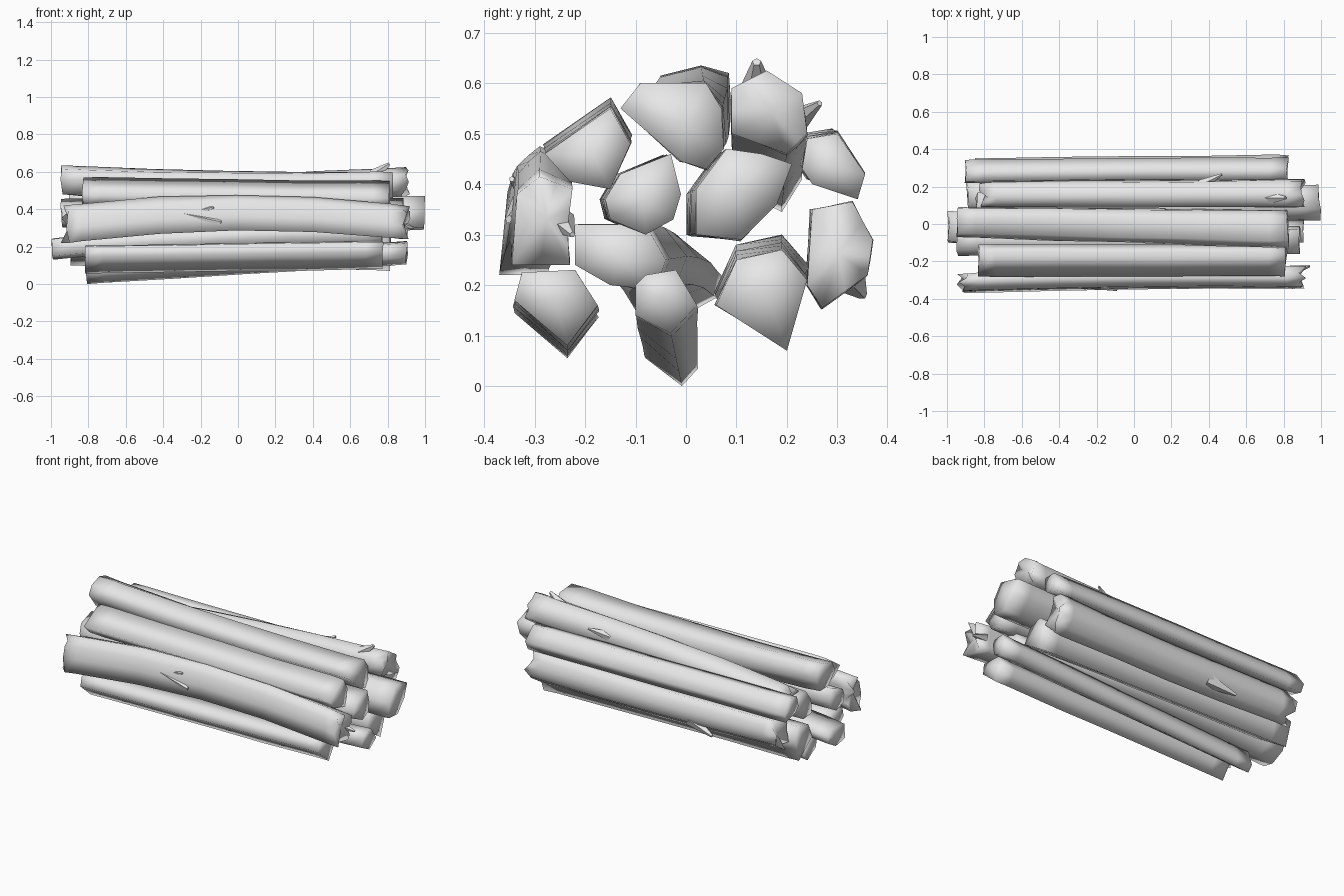
import bpy, bmesh, math, random
from mathutils import Vector

if "Cube" in bpy.data.objects:
    bpy.data.objects.remove(bpy.data.objects["Cube"])

random.seed(4)
wood = bpy.data.materials.new("pale grey wood")
wood.diffuse_color = (0.8, 0.8, 0.8, 1)
wood.use_nodes = True
wood.node_tree.nodes["Principled BSDF"].inputs["Base Color"].default_value = wood.diffuse_color


def finish(name, bm, angle=180):
    bmesh.ops.recalc_face_normals(bm, faces=bm.faces[:])
    me = bpy.data.meshes.new(name)
    bm.to_mesh(me)
    bm.free()
    me.materials.append(wood)
    ob = bpy.data.objects.new(name, me)
    bpy.context.collection.objects.link(ob)
    bpy.context.view_layer.objects.active = ob
    ob.select_set(True)
    bpy.ops.object.shade_smooth_by_angle(angle=math.radians(angle))
    ob.select_set(False)
    return ob


def split(pts):
    """Add the midpoint of every outline edge."""
    return [q for i, p in enumerate(pts)
            for q in (p, p.lerp(pts[(i + 1) % len(pts)], 0.5))]


def log(name, x0, x1, right, left=None, shift=(0, 0), scale=1.0,
        bend=(0, 0), jagged=False):
    """Loft between (y, z) outlines; the left one may be a shifted, scaled copy."""
    b = [Vector(p) for p in right]
    c = sum(b, Vector((0, 0))) / len(b)
    a = [Vector(p) for p in left] if left else \
        [c + Vector(shift) + (p - c) * scale for p in b]
    if jagged:
        a, b = split(a), split(b)
    n = len(b)
    bm = bmesh.new()
    rings = []
    for t in (0, 0.06, 0.28, 0.5, 0.72, 0.94, 1):
        end = t in (0, 1)
        pts = [p.lerp(q, t) for p, q in zip(a, b)]
        mid = sum(pts, Vector((0, 0))) / n
        off = Vector(bend) * math.sin(math.pi * t)
        ring = []
        for p in pts:
            q = mid + off + (p - mid) * (1 if end else random.uniform(0.97, 1.04))
            x = x0 + (x1 - x0) * t
            if end:
                r = random.uniform(0, 0.06 if jagged else 0.015)
                x += r if t == 0 else -r
            ring.append(bm.verts.new((x, q.x, q.y)))
        rings.append(ring)
    for r, s in zip(rings, rings[1:]):
        for i in range(n):
            j = (i + 1) % n
            bm.faces.new((r[i], r[j], s[j], s[i]))
    # end cuts: shallow fans
    for ring, d in ((rings[0], 1), (rings[-1], -1)):
        m = sum((v.co for v in ring), Vector()) / n
        m.x += d * (0.015 if jagged else 0)
        hub = bm.verts.new(m)
        for i in range(n):
            bm.faces.new((ring[i], ring[(i + 1) % n], hub))
    return finish(name, bm)


def stub(name, base, tip, radius):
    """Broken twig: a tapered five-sided spike."""
    base, tip = Vector(base), Vector(tip)
    d = tip - base
    bm = bmesh.new()
    bmesh.ops.create_cone(bm, cap_ends=True, segments=5, radius1=radius,
                          radius2=radius * 0.2, depth=d.length)
    rot = d.to_track_quat('Z', 'Y')
    for v in bm.verts:
        v.co = rot @ v.co + (base + tip) / 2
    finish(name, bm, 60)


# bottom row
log("bottom_front_log", -0.82, 0.78,
    [(-.34, .17), (-.325, .225), (-.22, .23), (-.175, .16), (-.235, .08)],
    shift=(0, -.025))
log("bottom_middle_log", -0.82, 0.91,
    [(-.1, .2), (-.08, .22), (-.02, .23), (.022, .16), (-.03, .105), (-.1, .14)],
    left=[(-.085, .1), (-.06, .125), (-.01, .13), (.024, .035), (-.008, 0), (-.08, .055)])
log("bottom_back_log", -0.90, 0.82,
    [(.06, .16), (.1, .25), (.19, .27), (.24, .21), (.2, .07)],
    shift=(0, .03))
log("low_centre_log", -1.0, 0.78,
    [(-.22, .32), (-.08, .32), (-.04, .25), (-.06, .19), (-.15, .2), (-.22, .24)],
    left=[(-.09, .24), (.02, .245), (.07, .22), (.06, .175), (-.02, .13), (-.1, .15)],
    bend=(.01, .02))

# middle row
log("front_log", -0.95, 0.93,
    [(-.345, .24), (-.335, .38), (-.29, .415), (-.225, .39), (-.235, .31), (-.23, .24)],
    left=[(-.37, .22), (-.355, .37), (-.31, .42), (-.265, .4), (-.27, .3), (-.275, .22)],
    bend=(.01, .06), jagged=True)
log("centre_front_log", -0.95, 0.89,
    [(-.16, .37), (-.13, .42), (-.03, .46), (-.01, .38), (-.025, .33), (-.08, .3), (-.15, .33)],
    shift=(-.015, 0), scale=.95)
log("centre_back_log", -0.85, 1.0,
    [(.02, .39), (.08, .47), (.15, .46), (.21, .44), (.18, .36), (.11, .29), (.02, .3)],
    shift=(-.03, -.01), scale=.88)
log("back_log", -0.86, 0.83,
    [(.24, .2), (.25, .35), (.33, .365), (.37, .29), (.36, .22), (.27, .155)],
    shift=(-.01, .01), scale=.88, bend=(0, -.01), jagged=True)

# upper rows
log("upper_front_log", -0.84, 0.82,
    [(-.28, .46), (-.15, .55), (-.11, .48), (-.15, .39), (-.23, .405)],
    shift=(0, .02))
log("top_log", -0.95, 0.83,
    [(-.13, .55), (-.09, .6), (.04, .6), (.07, .55), (.075, .47), (.04, .43), (-.01, .445)],
    left=[(-.07, .56), (-.05, .615), (.03, .635), (.085, .62), (.09, .55), (.06, .48), (-.02, .48)],
    bend=(0, -.015))
log("upper_back_log", -0.84, 0.92,
    [(.09, .59), (.16, .625), (.23, .58), (.24, .5), (.2, .46), (.09, .5)],
    left=[(.09, .46), (.14, .5), (.215, .475), (.23, .41), (.19, .345), (.1, .39)],
    bend=(0, .02), jagged=True)
log("outer_back_log", -0.91, 0.83,
    [(.23, .43), (.24, .49), (.3, .5), (.355, .42), (.34, .37), (.25, .4)],
    shift=(-.012, .01), bend=(.005, 0))

# broken twigs
stub("front_twig", (-.29, -.30, .365), (-.09, -.35, .33), .045)
stub("front_twig_fork", (-.28, -.30, .37), (-.13, -.345, .41), .03)
stub("upper_back_twig", (.36, .21, .52), (.47, .265, .56), .03)
stub("back_twig", (-.25, .31, .23), (-.42, .35, .18), .045)
stub("upper_knot", (.70, .14, .56), (.81, .14, .642), .045)
stub("front_end_twig", (.84, -.25, .33), (.94, -.225, .30), .03)
